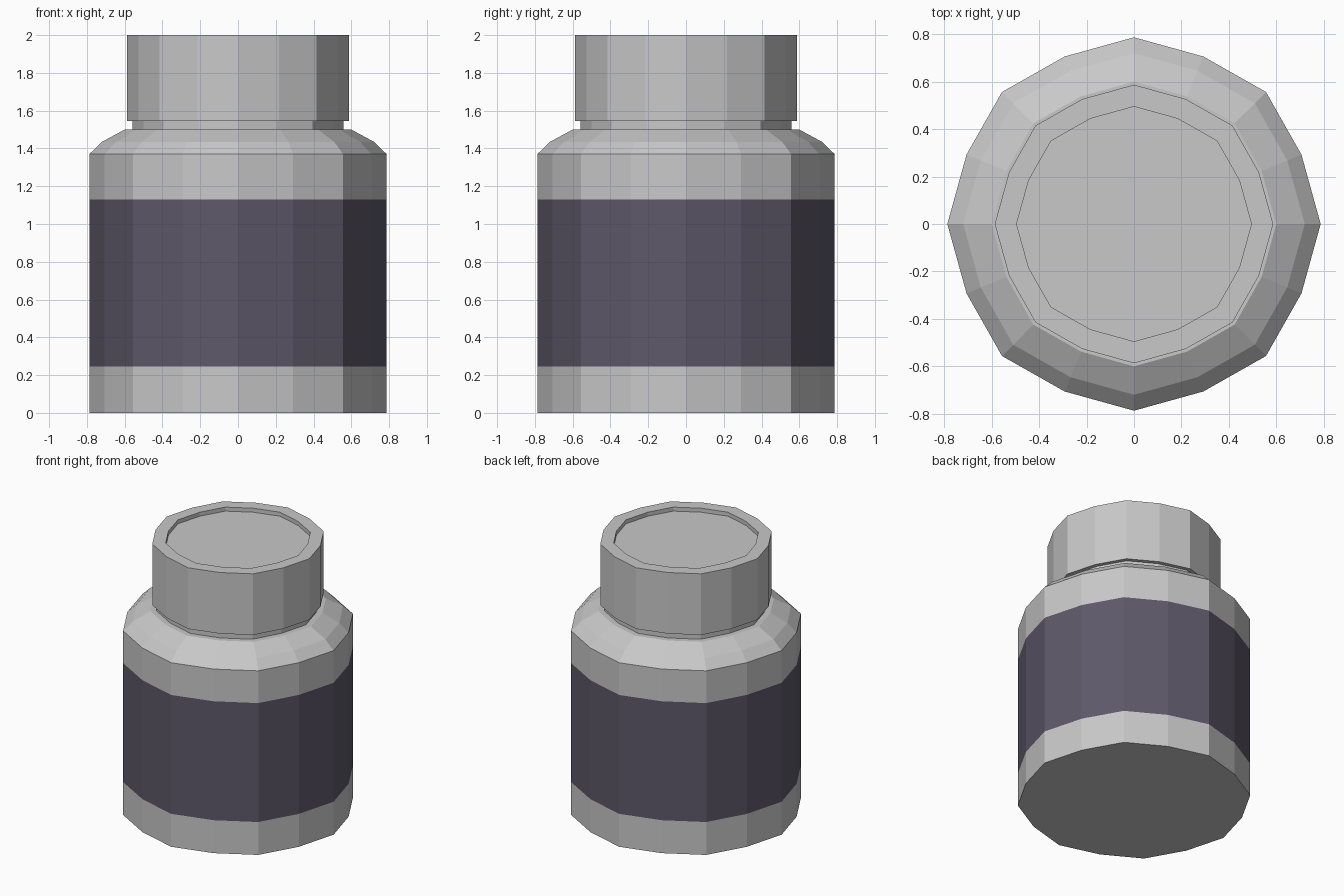
import bpy, math

if "Cube" in bpy.data.objects:
    bpy.data.objects.remove(bpy.data.objects["Cube"])

def material(name, rgb):
    m = bpy.data.materials.new(name)
    m.diffuse_color = (*rgb, 1.0)
    m.use_nodes = True
    m.node_tree.nodes["Principled BSDF"].inputs["Base Color"].default_value = m.diffuse_color
    return m

grey = material("light_grey", (0.58, 0.58, 0.58))
purple = material("dark_purple", (0.11, 0.098, 0.142))

SIDES = 16
ODD = 0.971  # every second corner sits slightly further in

def lathe(name, profile, mats, band=None):
    """Stack rings of (radius, z), cap both ends; band is a z range for material 1."""
    verts, faces = [], []
    for r, z in profile:
        for i in range(SIDES):
            a = 2 * math.pi * i / SIDES
            rr = r * (ODD if i % 2 else 1.0)
            verts.append((rr * math.cos(a), rr * math.sin(a), z))
    for k in range(len(profile) - 1):
        for i in range(SIDES):
            j = (i + 1) % SIDES
            b = k * SIDES
            faces.append((b + i, b + j, b + SIDES + j, b + SIDES + i))
    top = (len(profile) - 1) * SIDES
    faces.append(tuple(reversed(range(SIDES))))
    faces.append(tuple(range(top, top + SIDES)))
    me = bpy.data.meshes.new(name)
    me.from_pydata(verts, [], faces)
    for m in mats:
        me.materials.append(m)
    if band:
        for p in me.polygons:
            if band[0] < p.center.z < band[1] and abs(p.normal.z) < 0.5:
                p.material_index = 1
    ob = bpy.data.objects.new(name, me)
    bpy.context.collection.objects.link(ob)
    return ob

# Jar body with label band, rounded shoulder and short neck
lathe("jar_body", [(0.787, 0), (0.787, 0.245), (0.787, 1.13), (0.787, 1.37),
                   (0.72, 1.435), (0.6, 1.5), (0.558, 1.5), (0.558, 1.56)],
      [grey, purple], band=(0.245, 1.13))

# Screw lid with a shallow recess in the top
lathe("lid", [(0.587, 1.545), (0.587, 2.0), (0.495, 2.0), (0.495, 1.97)], [grey])
